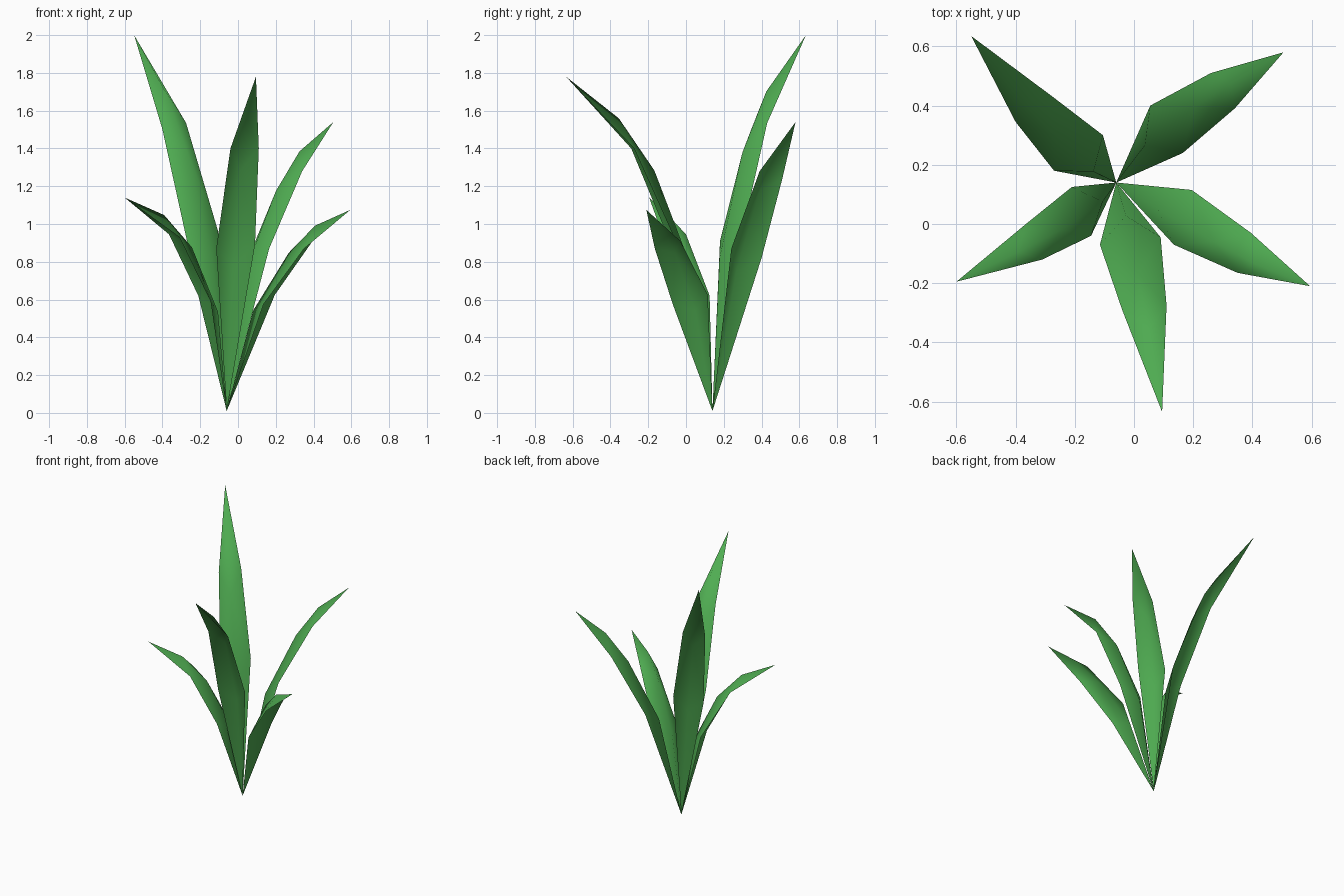
import bpy
from mathutils import Vector as V

if "Cube" in bpy.data.objects:
    bpy.data.objects.remove(bpy.data.objects["Cube"])

green = bpy.data.materials.new("leaf green")
green.diffuse_color = (0.08, 0.42, 0.085, 1)
green.use_nodes = True
green.node_tree.nodes["Principled BSDF"].inputs["Base Color"].default_value = green.diffuse_color

ROOT = V((-0.06, 0.14, 0.01))


def leaf(name, low, high, tip):
    """Pointed blade: two pairs of edge points and a ridge raised on the inner side."""
    a, b = map(V, low)
    c, d = map(V, high)
    tip = V(tip)
    m1, m2 = (a + b) / 2, (c + d) / 2

    def ridge(p, q, t, width, lift):
        n = (q - p).cross(width).normalized()
        if n.z < 0:                       # inner side always faces up
            n = -n
        return p.lerp(q, t) + n * lift

    s0 = ridge(ROOT, m1, 0.86, b - a, 0.06)
    s1 = ridge(m1, m2, 0.73, b - a, 0.06)
    s2 = ridge(m2, tip, 0.32, d - c, 0.055)
    verts = [ROOT, a, b, c, d, tip, s0, s1, s2]
    faces = []
    for e1, e2, flip in ((1, 3, False), (2, 4, True)):
        half = [(0, 6, e1), (6, 7, e1), (7, e2, e1), (7, 8, e2), (8, 5, e2)]
        faces += [f[::-1] if flip else f for f in half]
    me = bpy.data.meshes.new(name)
    me.from_pydata(verts, [], faces)
    me.materials.append(green)
    # make normals point to the inner, upper side
    if me.polygons[3].normal.z < 0:
        me.flip_normals()
    for p in me.polygons:
        p.use_smooth = True
    ob = bpy.data.objects.new(name, me)
    bpy.context.collection.objects.link(ob)


# lower edge pair, upper edge pair, tip
leaf("back_left_leaf", ((-.27, .18, .91), (-.105, .30, .96)),
     ((-.40, .345, 1.50), (-.275, .43, 1.535)), (-.55, .635, 2.0))
leaf("back_right_leaf", ((.055, .40, .82), (.165, .24, .87)),
     ((.26, .51, 1.24), (.34, .39, 1.28)), (.505, .58, 1.54))
leaf("right_leaf", ((.195, .115, .625), (.135, -.07, .575)),
     ((.395, -.03, .91), (.35, -.165, .87)), (.595, -.21, 1.075))
leaf("front_leaf", ((.09, -.045, .89), (-.115, -.07, .87)),
     ((.11, -.275, 1.40), (-.04, -.29, 1.40)), (.095, -.635, 1.78))
leaf("left_leaf", ((-.145, -.04, .59), (-.21, .125, .62)),
     ((-.31, -.12, .93), (-.365, 0, .945)), (-.60, -.195, 1.14))
